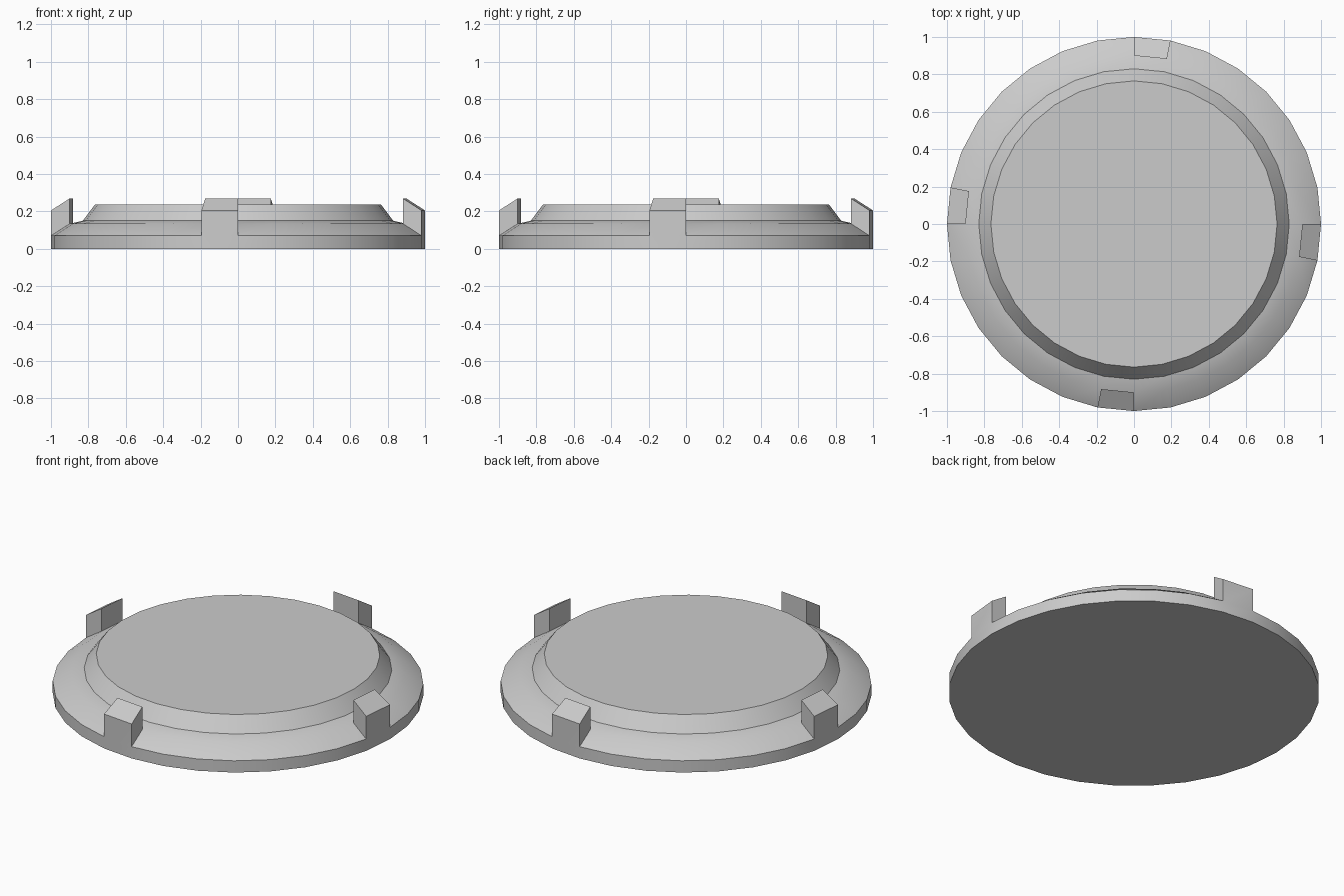
import bpy, bmesh, math
from mathutils import Vector

cube = bpy.data.objects.get("Cube")
if cube:
    bpy.data.objects.remove(cube, do_unlink=True)

SIDES = 32
LUG_HEIGHT = 0.135
# Cross-section of the disc as (radius, height), bottom to top
PROFILE = [(1.0, 0.0), (1.0, 0.07), (0.9, 0.134), (0.83, 0.15), (0.765, 0.236)]

grey = bpy.data.materials.new("plain grey")
grey.use_nodes = True
colour = (0.6, 0.6, 0.6, 1)
grey.diffuse_color = colour
grey.node_tree.nodes["Principled BSDF"].inputs["Base Color"].default_value = colour

bm = bmesh.new()


def ring(radius, height):
    step = math.tau / SIDES
    return [bm.verts.new((radius * math.cos(i * step), radius * math.sin(i * step), height))
            for i in range(SIDES)]


# Disc: stacked rings closed by flat caps
rings = [ring(r, z) for r, z in PROFILE]
bands = []
for low, high in zip(rings, rings[1:]):
    bands.append([bm.faces.new((low[i], low[(i + 1) % SIDES], high[(i + 1) % SIDES], high[i]))
                  for i in range(SIDES)])
bm.faces.new(rings[-1])
bm.faces.new(rings[0][::-1])

# Lugs: raise the facet just clockwise of each axis, on the outer slope
quarter = SIDES // 4
lug_faces = [bands[1][k * quarter - 1] for k in range(4)]
raised = bmesh.ops.extrude_face_region(bm, geom=lug_faces)["geom"]
bmesh.ops.translate(bm, vec=Vector((0, 0, LUG_HEIGHT)),
                    verts=[g for g in raised if isinstance(g, bmesh.types.BMVert)])
leftover = [f for f in lug_faces if f.is_valid]
if leftover:
    bmesh.ops.delete(bm, geom=leftover, context='FACES_ONLY')
bmesh.ops.recalc_face_normals(bm, faces=bm.faces[:])

mesh = bpy.data.meshes.new("lugged_disc")
bm.to_mesh(mesh)
bm.free()
mesh.materials.append(grey)
disc = bpy.data.objects.new("lugged_disc", mesh)
bpy.context.collection.objects.link(disc)

# Smooth sides with crisp rims
bpy.ops.object.select_all(action='DESELECT')
disc.select_set(True)
bpy.context.view_layer.objects.active = disc
bpy.ops.object.shade_smooth_by_angle(angle=math.radians(30))
